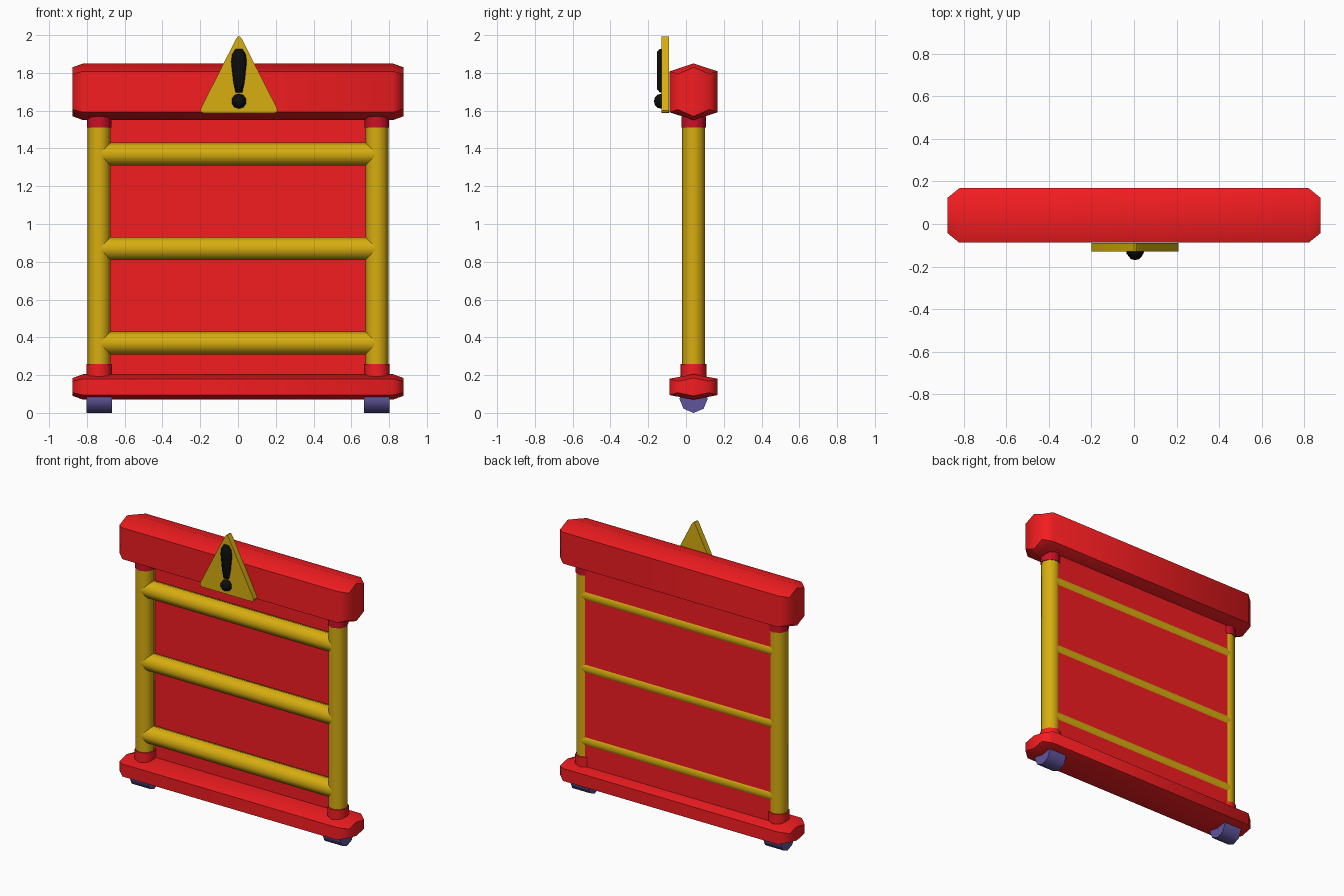
import bpy, bmesh, math
from mathutils import Matrix, Vector

if "Cube" in bpy.data.objects:
    bpy.data.objects.remove(bpy.data.objects["Cube"])

YC = 0.04      # depth centre of the frame
PX = 0.735     # post distance from centre


def material(name, rgb):
    m = bpy.data.materials.new(name)
    m.diffuse_color = (*rgb, 1)
    m.use_nodes = True
    m.node_tree.nodes["Principled BSDF"].inputs["Base Color"].default_value = m.diffuse_color
    return m


RED = material("red", (0.9, 0.012, 0.015))
CRIMSON = material("crimson", (0.6, 0.005, 0.02))
YELLOW = material("yellow", (0.68, 0.42, 0.005))
PURPLE = material("purple", (0.12, 0.09, 0.33))
BLACK = material("black", (0.004, 0.004, 0.004))


def finish(name, bm, mat, angle=50):
    bmesh.ops.recalc_face_normals(bm, faces=bm.faces)
    me = bpy.data.meshes.new(name)
    bm.to_mesh(me)
    bm.free()
    ob = bpy.data.objects.new(name, me)
    bpy.context.collection.objects.link(ob)
    me.materials.append(mat)
    bpy.ops.object.select_all(action='DESELECT')
    ob.select_set(True)
    bpy.context.view_layer.objects.active = ob
    bpy.ops.object.shade_smooth_by_angle(angle=math.radians(angle))
    return ob


def loft(name, rings, mat, angle=50):
    """Skin a list of equal-length point rings and cap both ends."""
    bm = bmesh.new()
    rows = [[bm.verts.new(p) for p in ring] for ring in rings]
    n = len(rows[0])
    for a, b in zip(rows, rows[1:]):
        for i in range(n):
            j = (i + 1) % n
            bm.faces.new((a[i], a[j], b[j], b[i]))
    bm.faces.new(rows[0])
    bm.faces.new(rows[-1])
    return finish(name, bm, mat, angle)


def cylinder(name, centre, radius, length, axis, mat, sides=8):
    bm = bmesh.new()
    rot = Matrix.Rotation(math.pi / 2, 4, 'Y') if axis == 'X' else Matrix()
    bmesh.ops.create_cone(bm, cap_ends=True, segments=sides, radius1=radius,
                          radius2=radius, depth=length,
                          matrix=Matrix.Translation(centre) @ rot)
    return finish(name, bm, mat)


def beam(name, zc, half_z, side_z, mat):
    """Six-sided bar along x with chamfered ends."""
    hexagon = [(0, half_z), (0.128, side_z), (0.128, -side_z),
               (0, -half_z), (-0.128, -side_z), (-0.128, side_z)]
    rings = []
    for x, sy, inset in ((-0.875, 0.65, 0.02), (-0.82, 1, 0),
                         (0.82, 1, 0), (0.875, 0.65, 0.02)):
        sz = (half_z - inset) / half_z
        rings.append([(x, YC + y * sy, zc + z * sz) for y, z in hexagon])
    return loft(name, rings, mat, 60)


# Top and bottom beams
beam("top_beam", 1.70, 0.15, 0.108, RED)
beam("bottom_beam", 0.1375, 0.0675, 0.043, RED)

# Posts, collars and feet on both sides
for side, s in (("left", -1), ("right", 1)):
    x = s * PX
    cylinder(f"{side}_post", (x, YC, 0.885), 0.061, 1.35, 'Z', YELLOW)
    cylinder(f"{side}_lower_collar", (x, YC, 0.21), 0.068, 0.10, 'Z', RED)
    cylinder(f"{side}_upper_collar", (x, YC, 1.54), 0.065, 0.06, 'Z', CRIMSON)
    cylinder(f"{side}_foot", (x, YC, 0.075), 0.075, 0.135, 'X', PURPLE)

# Horizontal rails
for i, z in enumerate((0.37, 0.87, 1.37)):
    cylinder(f"rail_{i + 1}", (0, YC, z), 0.061, 2 * PX, 'X', YELLOW)

# Back panel set into the rear of the rails
bm = bmesh.new()
bmesh.ops.create_cube(bm, size=1, matrix=Matrix.Translation((0, YC + 0.046, 0.885))
                      @ Matrix.Diagonal((2 * PX - 0.03, 0.008, 1.42, 1)))
finish("back_panel", bm, RED)

# Warning triangle with rounded corners
SX = 0.005
corners = [Vector((0, 2.01)), Vector((0.215, 1.587)), Vector((-0.215, 1.587))]
outline = []
for i, c in enumerate(corners):
    a = c + (corners[i - 1] - c).normalized() * 0.035
    b = c + (corners[(i + 1) % 3] - c).normalized() * 0.035
    for t in (0, 0.33, 0.67, 1):
        outline.append(a * (1 - t) ** 2 + c * 2 * t * (1 - t) + b * t * t)
loft("warning_triangle",
     [[(SX + p.x, y, p.y) for p in outline] for y in (-0.09, -0.13)], YELLOW, 40)

# Exclamation mark: tapered bar and round dot
half = [(0.018, 1.695), (0.03, 1.75), (0.042, 1.86), (0.036, 1.90), (0.018, 1.928)]
bar = half + [(-x, z) for x, z in reversed(half)]
loft("exclamation_bar",
     [[(SX + x * k, y, 1.82 + (z - 1.82) * kz) for x, z in bar]
      for y, k, kz in ((-0.125, 1, 1), (-0.14, 0.95, 0.98), (-0.153, 0.6, 0.85))], BLACK)
bm = bmesh.new()
bmesh.ops.create_uvsphere(bm, u_segments=10, v_segments=6, radius=0.04,
                          matrix=Matrix.Translation((SX, -0.13, 1.65))
                          @ Matrix.Rotation(math.pi / 2, 4, 'X'))
finish("exclamation_dot", bm, BLACK)
